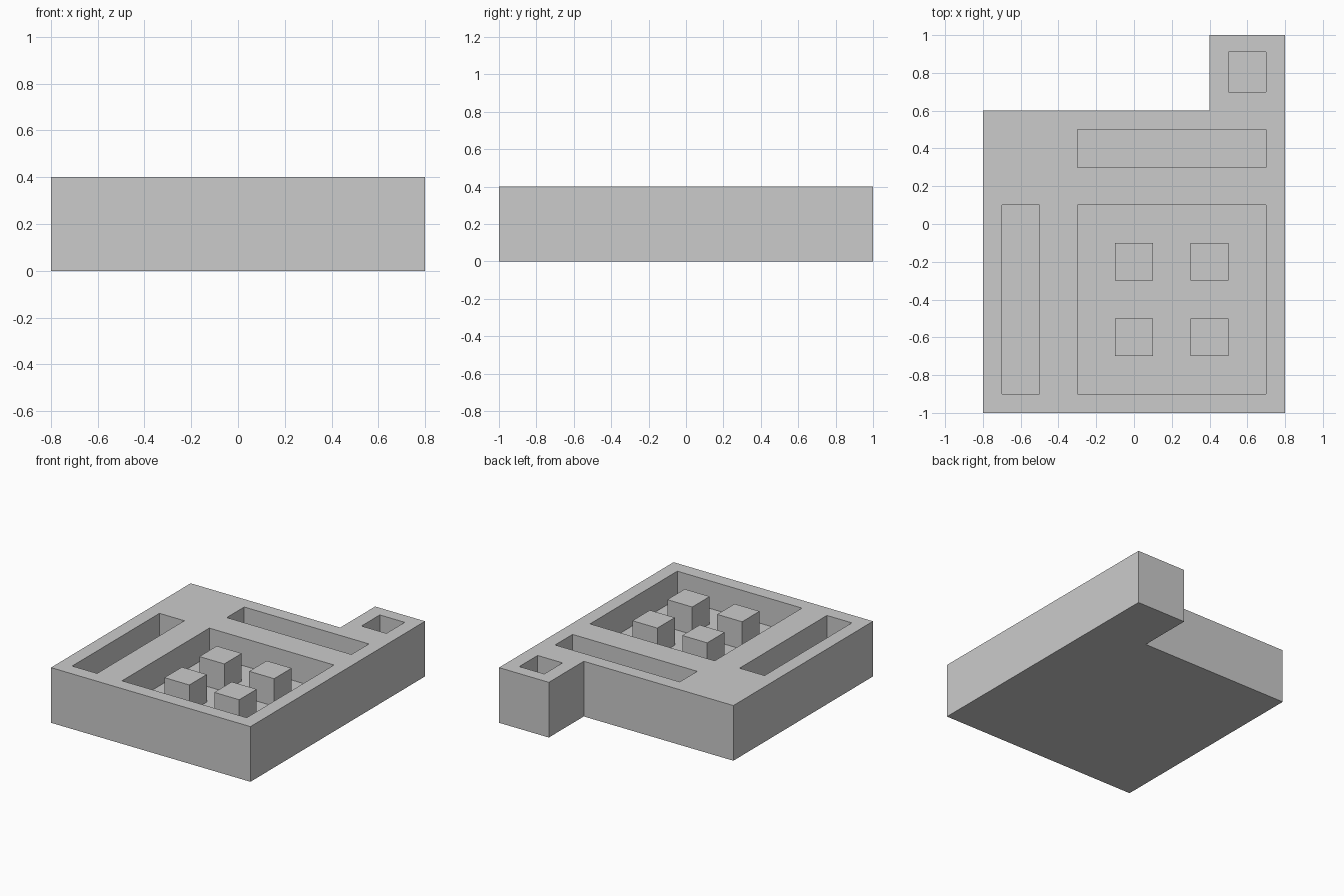
import bpy
import bmesh

if "Cube" in bpy.data.objects:
    bpy.data.objects.remove(bpy.data.objects["Cube"])

TOP, FLOOR = 0.4, 0.2


def prism(name, outline, z0, z1):
    """Extrude a flat outline from z0 up to z1."""
    bm = bmesh.new()
    face = bm.faces.new([bm.verts.new((x, y, z0)) for x, y in outline])
    ext = bmesh.ops.extrude_face_region(bm, geom=[face])
    verts = [v for v in ext["geom"] if isinstance(v, bmesh.types.BMVert)]
    bmesh.ops.translate(bm, verts=verts, vec=(0, 0, z1 - z0))
    bmesh.ops.recalc_face_normals(bm, faces=bm.faces)
    mesh = bpy.data.meshes.new(name)
    bm.to_mesh(mesh)
    bm.free()
    obj = bpy.data.objects.new(name, mesh)
    bpy.context.collection.objects.link(obj)
    return obj


def rect(x0, x1, y0, y1):
    return [(x0, y0), (x1, y0), (x1, y1), (x0, y1)]


# Solid block with a corner tab at the back right
block = prism("block", [(-0.8, -1), (0.8, -1), (0.8, 1),
                        (0.4, 1), (0.4, 0.6), (-0.8, 0.6)], 0, TOP)

# Pockets sunk into the top face
pockets = {
    "main_pocket": (-0.3, 0.7, -0.9, 0.1),
    "side_slot": (-0.7, -0.5, -0.9, 0.1),
    "back_slot": (-0.3, 0.7, 0.3, 0.5),
    "tab_hole": (0.5, 0.7, 0.7, 0.91),
}
for name, bounds in pockets.items():
    cutter = prism(name + "_cutter", rect(*bounds), FLOOR, TOP + 0.2)
    cutter.hide_render = True
    cutter.hide_set(True)
    mod = block.modifiers.new(name, "BOOLEAN")
    mod.operation = "DIFFERENCE"
    mod.solver = "EXACT"
    mod.object = cutter

# Bake the cuts and drop the cutters
bpy.context.view_layer.update()
graph = bpy.context.evaluated_depsgraph_get()
cut_mesh = bpy.data.meshes.new_from_object(block.evaluated_get(graph))
cutters = [m.object for m in block.modifiers]
block.modifiers.clear()
block.data = cut_mesh
for cutter in cutters:
    bpy.data.objects.remove(cutter)

# Four square posts standing in the main pocket, flush with the top
for x in (0.0, 0.4):
    for y in (-0.6, -0.2):
        prism("post", rect(x - 0.1, x + 0.1, y - 0.1, y + 0.1), FLOOR, TOP)
